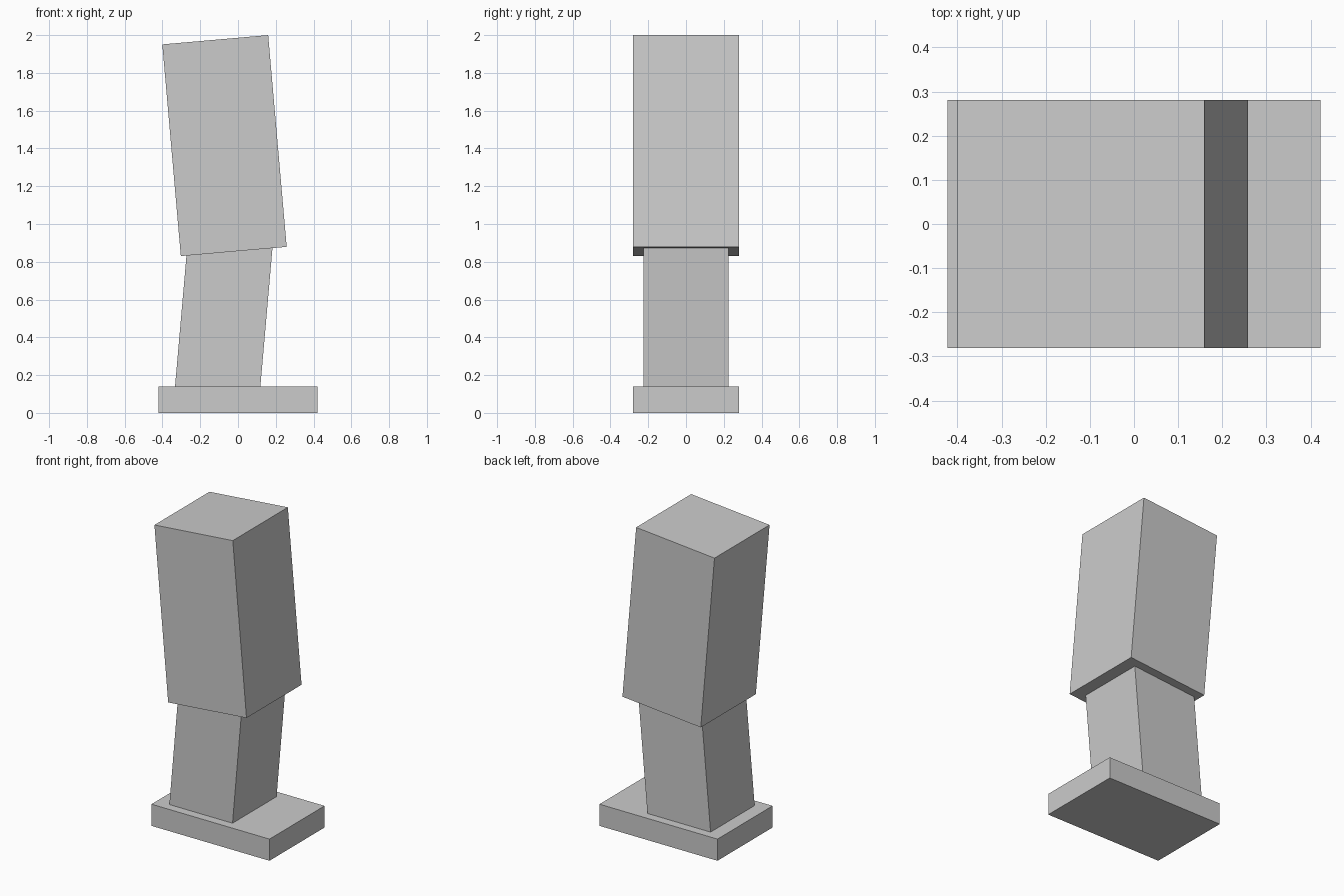
import bpy
import math

cube = bpy.data.objects.get("Cube")
if cube:
    bpy.data.objects.remove(cube, do_unlink=True)

# Single plain grey for all parts
COLOUR = (0.6, 0.6, 0.6, 1.0)
grey = bpy.data.materials.new("light_grey")
grey.use_nodes = True
grey.diffuse_color = COLOUR
grey.node_tree.nodes["Principled BSDF"].inputs["Base Color"].default_value = COLOUR


def add_box(name, size, centre, tilt=0.0):
    """Box tilted sideways (degrees about the y axis)."""
    bpy.ops.mesh.primitive_cube_add(
        size=1, location=centre, rotation=(0, math.radians(tilt), 0))
    box = bpy.context.object
    box.name = name
    box.scale = size
    box.data.materials.append(grey)
    return box


# Flat foot, shin leaning towards +x, thigh leaning back towards -x
add_box("foot", (0.844, 0.5625, 0.14), (0, 0, 0.07))
add_box("lower_leg", (0.45, 0.45, 0.9), (-0.076, 0, 0.5), 5)
add_box("upper_leg", (0.5625, 0.5625, 1.125), (-0.0715, 0, 1.415), -5)
